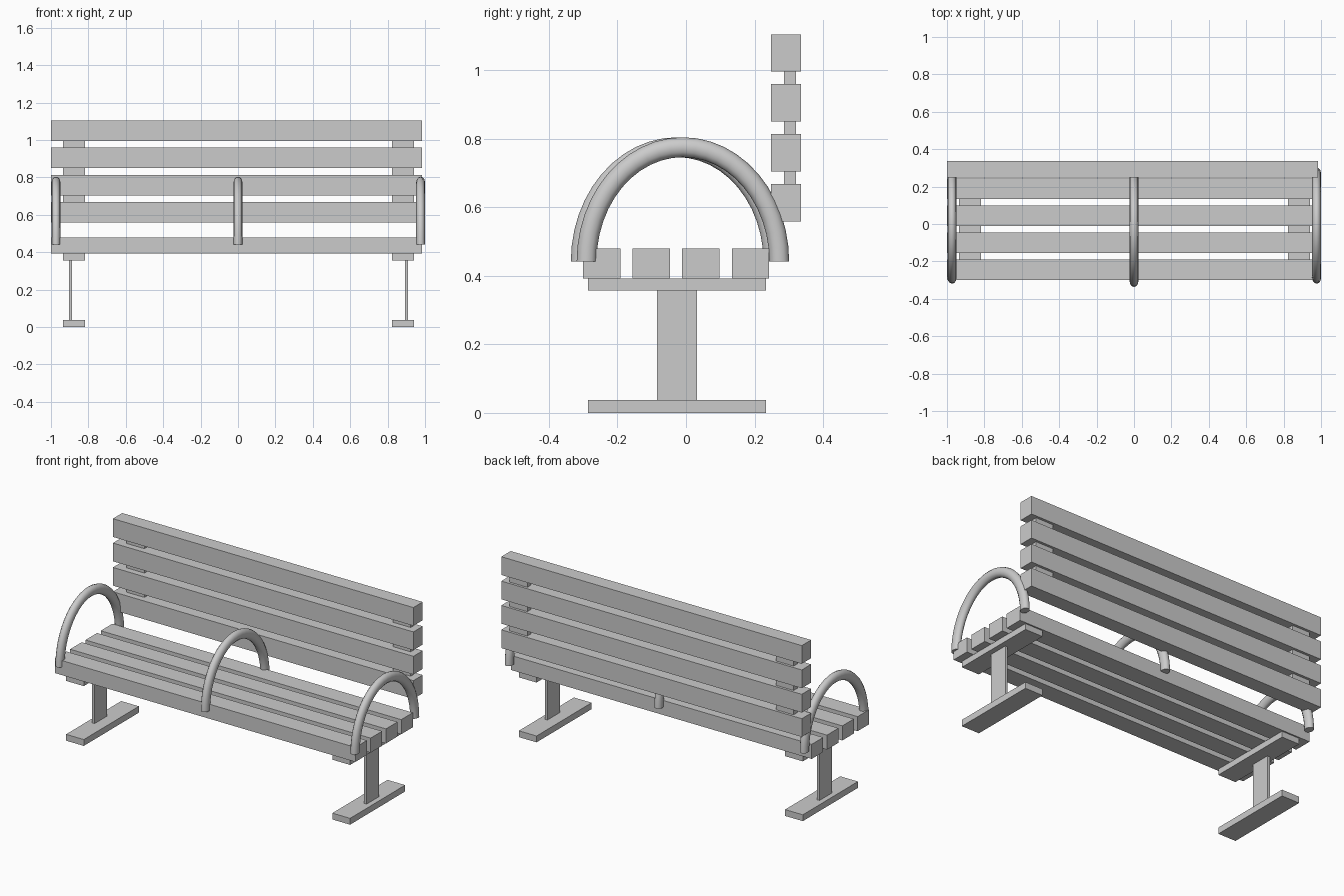
import bpy, bmesh
from math import sin, cos, pi, radians
from mathutils import Vector

if "Cube" in bpy.data.objects:
    bpy.data.objects.remove(bpy.data.objects["Cube"])


def box(name, x0, x1, y0, y1, z0, z1):
    bpy.ops.mesh.primitive_cube_add(size=1)
    ob = bpy.context.object
    ob.name = name
    lo, hi = Vector((x0, y0, z0)), Vector((x1, y1, z1))
    for v in ob.data.vertices:
        v.co = [lo[i] + (v.co[i] + 0.5) * (hi[i] - lo[i]) for i in range(3)]
    return ob


def arch(name, cx, cy, a=0.281, h=0.334, base=0.441, rx=0.0235, rp=0.029, segs=24, sides=12):
    # slightly oval tube swept along a half ellipse in the yz plane
    bm = bmesh.new()
    rings = []
    for i in range(segs + 1):
        t = pi * i / segs
        c = Vector((cx, cy - a * cos(t), base + h * sin(t)))
        n = Vector((0, -cos(t) * h, sin(t) * a)).normalized()
        rings.append([bm.verts.new(c + n * rp * cos(2 * pi * k / sides)
                                   + Vector((rx * sin(2 * pi * k / sides), 0, 0)))
                      for k in range(sides)])
    for r, s in zip(rings, rings[1:]):
        for k in range(sides):
            j = (k + 1) % sides
            bm.faces.new((r[k], r[j], s[j], s[k]))
    bm.faces.new(rings[0])
    bm.faces.new(rings[-1])
    bmesh.ops.recalc_face_normals(bm, faces=bm.faces)
    me = bpy.data.meshes.new(name)
    bm.to_mesh(me)
    bm.free()
    ob = bpy.data.objects.new(name, me)
    bpy.context.collection.objects.link(ob)
    bpy.ops.object.select_all(action='DESELECT')
    ob.select_set(True)
    bpy.context.view_layer.objects.active = ob
    bpy.ops.object.shade_smooth_by_angle(angle=radians(40))


# seat and backrest slats
for i in range(4):
    y = -0.30 + 0.1445 * i
    box(f"seat_slat_{i + 1}", -1.0, 0.985, y, y + 0.109, 0.392, 0.479)
    z = 0.559 + 0.1455 * i
    box(f"back_slat_{i + 1}", -1.0, 0.985, 0.248, 0.336, z, z + 0.109)

# leg frames and backrest posts on both ends
for side, s in (("left", -1), ("right", 1)):
    def part(name, xa, xb, *yz):
        x0, x1 = sorted((0.0025 + s * xa, 0.0025 + s * xb))
        box(f"{side}_{name}", x0, x1, *yz)
    part("foot", 0.821, 0.938, -0.286, 0.234, 0.0, 0.038)
    part("leg", 0.890, 0.907, -0.085, 0.032, 0.038, 0.357)
    part("seat_support", 0.821, 0.938, -0.286, 0.234, 0.357, 0.392)
    part("back_post", 0.821, 0.938, 0.286, 0.321, 0.60, 1.06)

# tubular armrests
arch("left_armrest", -0.973, -0.009)
arch("middle_armrest", 0.0, -0.026)
arch("right_armrest", 0.9765, -0.009)
